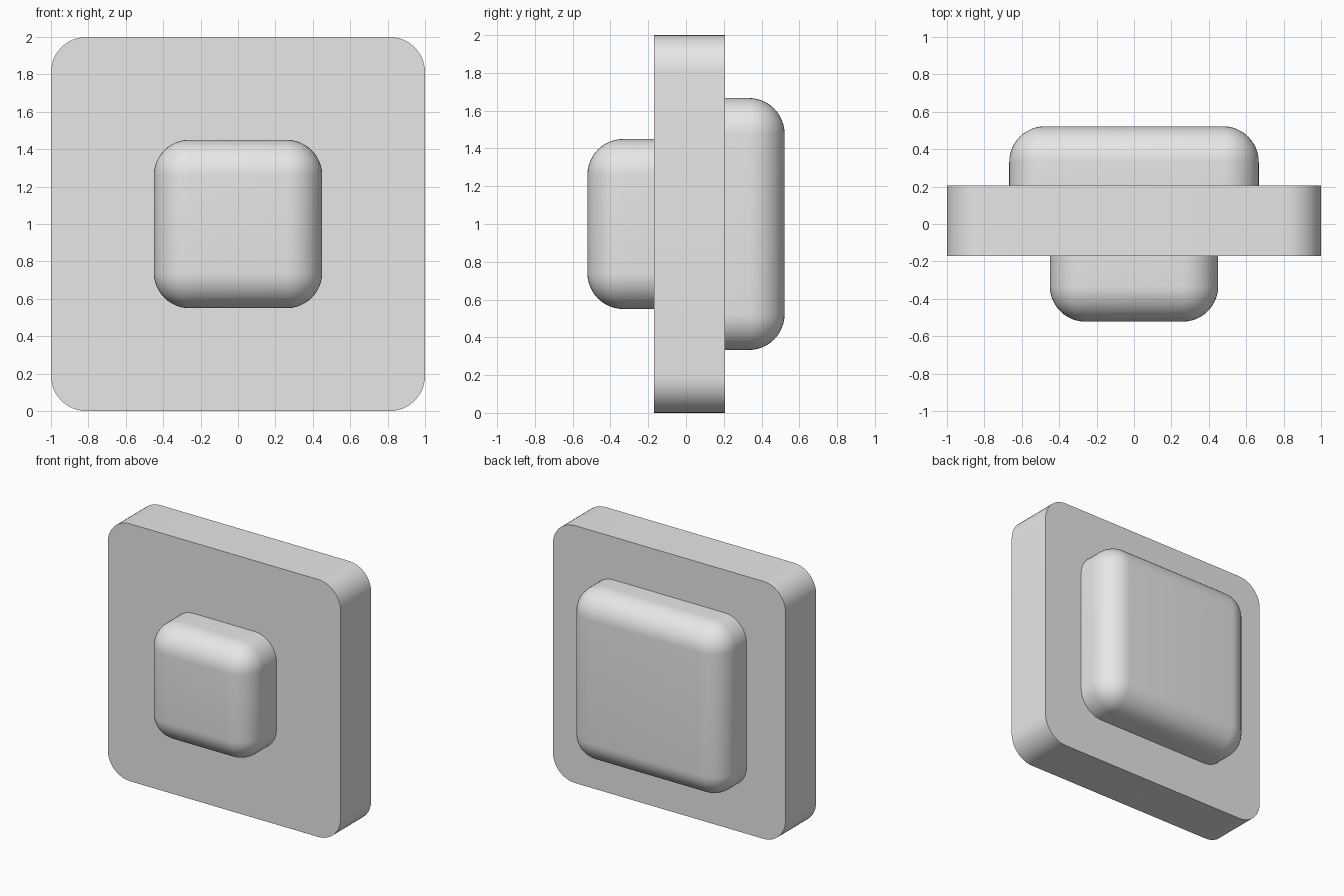
import bpy
import bmesh
from math import radians
from mathutils import Matrix, Vector

old = bpy.data.objects.get("Cube")
if old:
    bpy.data.objects.remove(old, do_unlink=True)

GREY = (0.8, 0.8, 0.8, 1.0)
grey = bpy.data.materials.new("light_grey")
grey.use_nodes = True
grey.diffuse_color = GREY
grey.node_tree.nodes["Principled BSDF"].inputs["Base Color"].default_value = GREY


def rounded_block(name, half, y0, y1, radius, round_side=0):
    """Square block centred on z = 1; round_side is the y direction of a rounded face."""
    bm = bmesh.new()
    size = Vector((2 * half, y1 - y0, 2 * half))
    place = Matrix.Translation((0, (y0 + y1) / 2, 1)) @ Matrix.Diagonal(size).to_4x4()
    bmesh.ops.create_cube(bm, size=1, matrix=place)
    outer = y1 if round_side > 0 else y0

    def is_rounded(edge):
        a, b = (v.co.y for v in edge.verts)
        along_depth = abs(a - b) > 0.01
        on_outer = abs(a - outer) + abs(b - outer) < 0.01
        return along_depth or (round_side != 0 and on_outer)

    bmesh.ops.bevel(bm, geom=[e for e in bm.edges if is_rounded(e)], offset=radius,
                    offset_type='OFFSET', segments=12, profile=0.5, affect='EDGES')
    mesh = bpy.data.meshes.new(name)
    bm.to_mesh(mesh)
    bm.free()
    mesh.materials.append(grey)
    obj = bpy.data.objects.new(name, mesh)
    bpy.context.collection.objects.link(obj)
    bpy.ops.object.select_all(action='DESELECT')
    obj.select_set(True)
    bpy.context.view_layer.objects.active = obj
    bpy.ops.object.shade_smooth_by_angle(angle=radians(30))
    return obj


# Upright plate with rounded corners
rounded_block("plate", 1.0, -0.17, 0.207, 0.19)

# Small cushion on the front, large cushion on the back
rounded_block("front_button", 0.45, -0.522, -0.165, 0.19, -1)
rounded_block("back_pad", 0.667, 0.202, 0.522, 0.19, 1)
